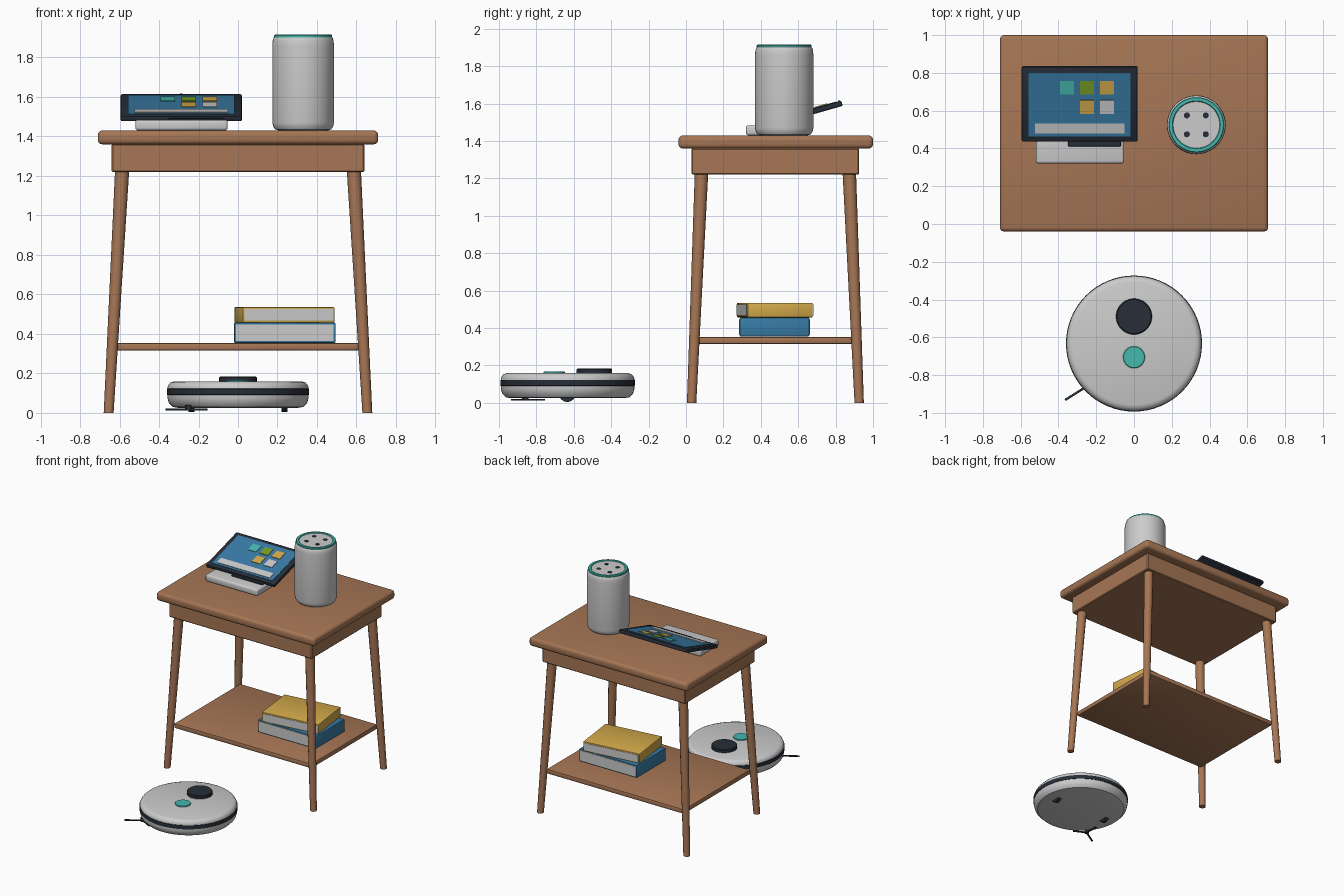
import bpy, bmesh
from math import pi, cos, sin, radians
from mathutils import Matrix, Vector

if "Cube" in bpy.data.objects:
    bpy.data.objects.remove(bpy.data.objects["Cube"])


def material(name, r, g, b):
    m = bpy.data.materials.new(name)
    m.diffuse_color = (r, g, b, 1)
    m.use_nodes = True
    m.node_tree.nodes["Principled BSDF"].inputs["Base Color"].default_value = m.diffuse_color
    return m


WOOD = material("wood", 0.38, 0.18, 0.09)
DARK = material("dark", 0.02, 0.027, 0.04)
TEAL = material("teal", 0.06, 0.48, 0.42)
BLUE = material("blue", 0.04, 0.20, 0.38)
YELLOW = material("yellow", 0.65, 0.40, 0.07)
GREEN = material("green", 0.19, 0.33, 0.02)


def finish(bm, name, mat=None, matrix=None, smooth=True):
    bmesh.ops.recalc_face_normals(bm, faces=bm.faces[:])
    me = bpy.data.meshes.new(name)
    bm.to_mesh(me)
    bm.free()
    ob = bpy.data.objects.new(name, me)
    bpy.context.collection.objects.link(ob)
    if mat:
        me.materials.append(mat)
    if matrix:
        ob.matrix_world = matrix
    if smooth:
        bpy.ops.object.select_all(action='DESELECT')
        ob.select_set(True)
        bpy.context.view_layer.objects.active = ob
        bpy.ops.object.shade_smooth_by_angle(angle=radians(35))
    return ob


def box(name, lo, hi, mat=None, bevel=0.0, segments=2, matrix=None):
    bm = bmesh.new()
    lo, hi = Vector(lo), Vector(hi)
    bmesh.ops.create_cube(bm, size=1, matrix=Matrix.Translation((lo + hi) / 2)
                          @ Matrix.Diagonal((*(hi - lo), 1)))
    if bevel:
        bmesh.ops.bevel(bm, geom=bm.edges[:], offset=bevel, segments=segments,
                        profile=0.5, affect='EDGES')
    return finish(bm, name, mat, matrix)


def lathe(name, profile, centre, mat=None, steps=48, closed=False):
    """Revolve (radius, z) points; open profiles are capped flat at both ends."""
    bm = bmesh.new()
    rings = [[bm.verts.new((r * cos(2 * pi * i / steps), r * sin(2 * pi * i / steps), z))
              for i in range(steps)] for r, z in profile]
    pairs = list(zip(rings, rings[1:]))
    if closed:
        pairs.append((rings[-1], rings[0]))
    else:
        bm.faces.new(rings[0])
        bm.faces.new(rings[-1])
    for a, b in pairs:
        for i in range(steps):
            j = (i + 1) % steps
            bm.faces.new((a[i], a[j], b[j], b[i]))
    return finish(bm, name, mat, Matrix.Translation(centre))


# Table
box("table_top", (-0.71, -0.04, 1.36), (0.71, 1.0, 1.43), WOOD, 0.022, 3)
box("table_apron", (-0.64, 0.03, 1.22), (0.64, 0.925, 1.362), WOOD, 0.006, 1)
box("table_shelf", (-0.615, 0.06, 0.315), (0.615, 0.905, 0.353), WOOD, 0.008)

# Splayed, tapered legs
for sx, side in ((-1, "left"), (1, "right")):
    for sy, end in ((-1, "front"), (1, "back")):
        bm = bmesh.new()
        rings = []
        for z, x, y, r in ((0, 0.655, 0.448, 0.025), (1.35, 0.58, 0.39, 0.037)):
            rings.append([bm.verts.new((sx * x + r * cos(pi * k / 6),
                                        0.478 + sy * y + r * sin(pi * k / 6), z))
                          for k in range(12)])
        bm.faces.new(rings[0])
        bm.faces.new(rings[1])
        for k in range(12):
            n = (k + 1) % 12
            bm.faces.new((rings[0][k], rings[0][n], rings[1][n], rings[1][k]))
        finish(bm, f"{end}_{side}_leg", WOOD)

# Books on the shelf
for name, w, d, z0, z1, loc, turn, mat in (
        ("lower_book", 0.515, 0.38, 0.355, 0.457, (0.237, 0.473, 0), 0, BLUE),
        ("upper_book", 0.47, 0.36, 0.457, 0.535, (0.235, 0.475, 0), 7, YELLOW)):
    m = Matrix.Translation(loc) @ Matrix.Rotation(radians(turn), 4, 'Z')
    box(name + "_cover", (-w / 2, -d / 2 + 0.004, z0), (w / 2, d / 2 - 0.004, z1), mat, 0.006, 2, m)
    box(name + "_pages", (-w / 2 + 0.01, -d / 2, z0 + 0.01), (w / 2 - 0.01, d / 2, z1 - 0.01),
        None, 0, 1, m)

# Cylindrical speaker
SP = (0.33, 0.525, 1.43)
lathe("speaker_body", [(0.125, 0), (0.142, 0.006), (0.152, 0.02), (0.156, 0.04), (0.156, 0.43),
                       (0.154, 0.455), (0.149, 0.47), (0.143, 0.475)], SP)
lathe("speaker_light_ring", [(0.147, 0.468), (0.147, 0.48), (0.143, 0.485), (0.127, 0.485),
                             (0.123, 0.48), (0.123, 0.468)], SP, TEAL, closed=True)
lathe("speaker_top_plate", [(0.124, 0.465), (0.124, 0.48)], SP)
for i in range(4):
    dx, dy = 0.05 * (-1) ** i, 0.05 * (-1) ** (i // 2)
    lathe(f"speaker_button_{i + 1}", [(0.016, 0.47), (0.016, 0.483)],
          (SP[0] + dx, SP[1] + dy, SP[2]), DARK, 20)

# Smart display: base, hinge and tilted screen
box("display_base", (-0.52, 0.32, 1.43), (-0.052, 0.56, 1.484), None, 0.014, 3)
box("display_hinge", (-0.35, 0.41, 1.47), (-0.07, 0.50, 1.492), DARK, 0.004, 1)
TILT = Matrix.Translation((-0.2875, 0.636, 1.546)) @ Matrix.Rotation(radians(16), 4, 'X')
box("display_frame", (-0.307, -0.206, -0.015), (0.307, 0.206, 0.014), DARK, 0.008, 2, TILT)
box("display_screen", (-0.27, -0.175, 0.0), (0.27, 0.175, 0.017), BLUE, 0, 1, TILT)
for n, (x, y, mat) in enumerate(((-0.068, 0.094, TEAL), (0.0375, 0.094, GREEN),
                                 (0.1445, 0.094, YELLOW), (0.0375, -0.012, YELLOW),
                                 (0.1445, -0.012, None))):
    box(f"screen_tile_{n + 1}", (x - 0.037, y - 0.037, 0.01), (x + 0.037, y + 0.037, 0.021),
        mat, 0, 1, TILT)
box("screen_bar", (-0.237, -0.158, 0.01), (0.237, -0.102, 0.021), None, 0, 1, TILT)
box("display_camera", (-0.006, 0.187, 0.01), (0.006, 0.199, 0.018), DARK, 0, 1, TILT)

# Robot vacuum
RV = (0, -0.633, 0)
lathe("robot_body", [(0.30, 0.025), (0.33, 0.03), (0.35, 0.05), (0.357, 0.075), (0.357, 0.13),
                     (0.352, 0.142), (0.343, 0.153), (0.325, 0.159)], RV, None, 64)
lathe("robot_bumper", [(0.35, 0.09), (0.36, 0.092), (0.36, 0.122), (0.35, 0.125)],
      RV, DARK, 64, True)
lathe("robot_sensor_turret", [(0.095, 0.15), (0.095, 0.178), (0.09, 0.184)], (0, -0.49, 0), DARK)
lathe("robot_button", [(0.058, 0.15), (0.058, 0.164), (0.055, 0.167)], (0, -0.705, 0), TEAL)

# Robot drive wheels
for sx, side in ((-1, "left"), (1, "right")):
    bm = bmesh.new()
    bmesh.ops.create_cone(bm, cap_ends=True, segments=24, radius1=0.045, radius2=0.045, depth=0.03)
    finish(bm, f"robot_{side}_wheel", DARK, Matrix.Translation((sx * 0.235, -0.635, 0.05))
           @ Matrix.Rotation(pi / 2, 4, 'Y'))

# Three-armed side brush
HUB = (-0.25, -0.86, 0.0)
lathe("brush_hub", [(0.018, 0.012), (0.018, 0.04)], HUB, DARK, 16)
for k in range(3):
    box(f"brush_arm_{k + 1}", (0, -0.006, 0.013), (0.135 if k == 0 else 0.105, 0.006, 0.021),
        DARK, 0, 1, Matrix.Translation(HUB) @ Matrix.Rotation(radians(212 + 120 * k), 4, 'Z'))
